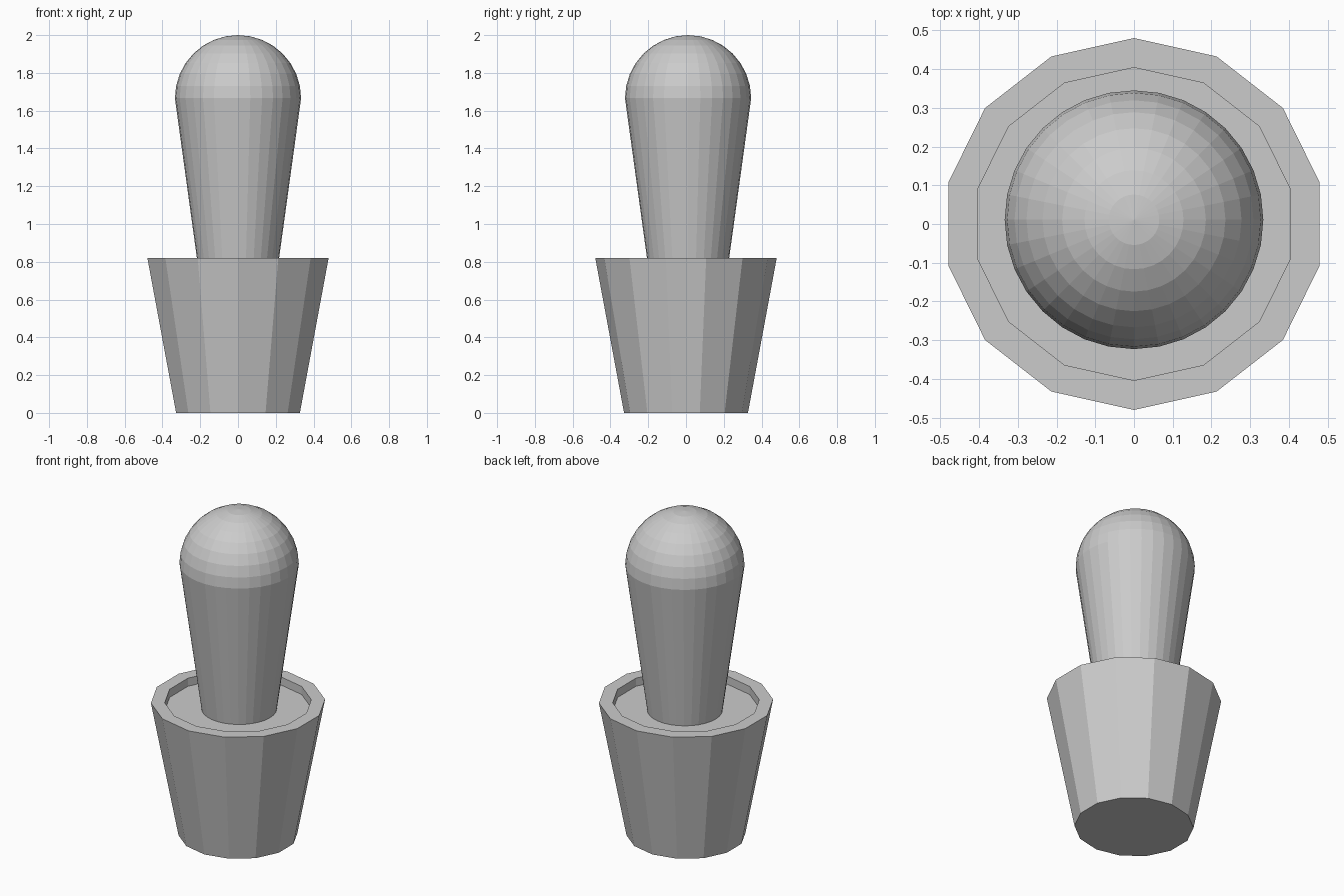
import bpy, bmesh
from math import sin, cos, pi

if "Cube" in bpy.data.objects:
    bpy.data.objects.remove(bpy.data.objects["Cube"])


def lathe(name, profile, sides, start=0.0, centre_y=0.0, squash=1.0):
    """Spin (radius, z) points around z; radius 0 closes with a tip, otherwise with a flat cap."""
    bm = bmesh.new()
    rings = []
    for r, z in profile:
        if r == 0:
            rings.append([bm.verts.new((0, centre_y, z))])
            continue
        angles = [start + 2 * pi * i / sides for i in range(sides)]
        rings.append([bm.verts.new((r * cos(a), centre_y + r * squash * sin(a), z))
                      for a in angles])
    for low, high in zip(rings, rings[1:]):
        for i in range(sides):
            j = (i + 1) % sides
            if len(high) == 1:
                bm.faces.new((low[i], low[j], high[0]))
            else:
                bm.faces.new((low[i], low[j], high[j], high[i]))
    bm.faces.new(rings[0][::-1])
    if len(rings[-1]) > 1:
        bm.faces.new(rings[-1])
    bmesh.ops.recalc_face_normals(bm, faces=bm.faces)
    mesh = bpy.data.meshes.new(name)
    bm.to_mesh(mesh)
    bm.free()
    obj = bpy.data.objects.new(name, mesh)
    bpy.context.collection.objects.link(obj)
    return obj


# Fourteen-sided tapered pot with a recessed soil surface
lathe("pot", [(0.336, 0), (0.492, 0.82), (0.414, 0.82), (0.414, 0.77)],
      14, start=pi / 2, squash=0.976)

# Tapered plant stem with a hemispherical top
radius, equator = 0.334, 1.666
dome = [(radius * cos(k * pi / 16), equator + radius * sin(k * pi / 16)) for k in range(8)]
lathe("cactus_stem", [(0.21, 0.765)] + dome + [(0, 2.0)], 32, centre_y=0.011)
